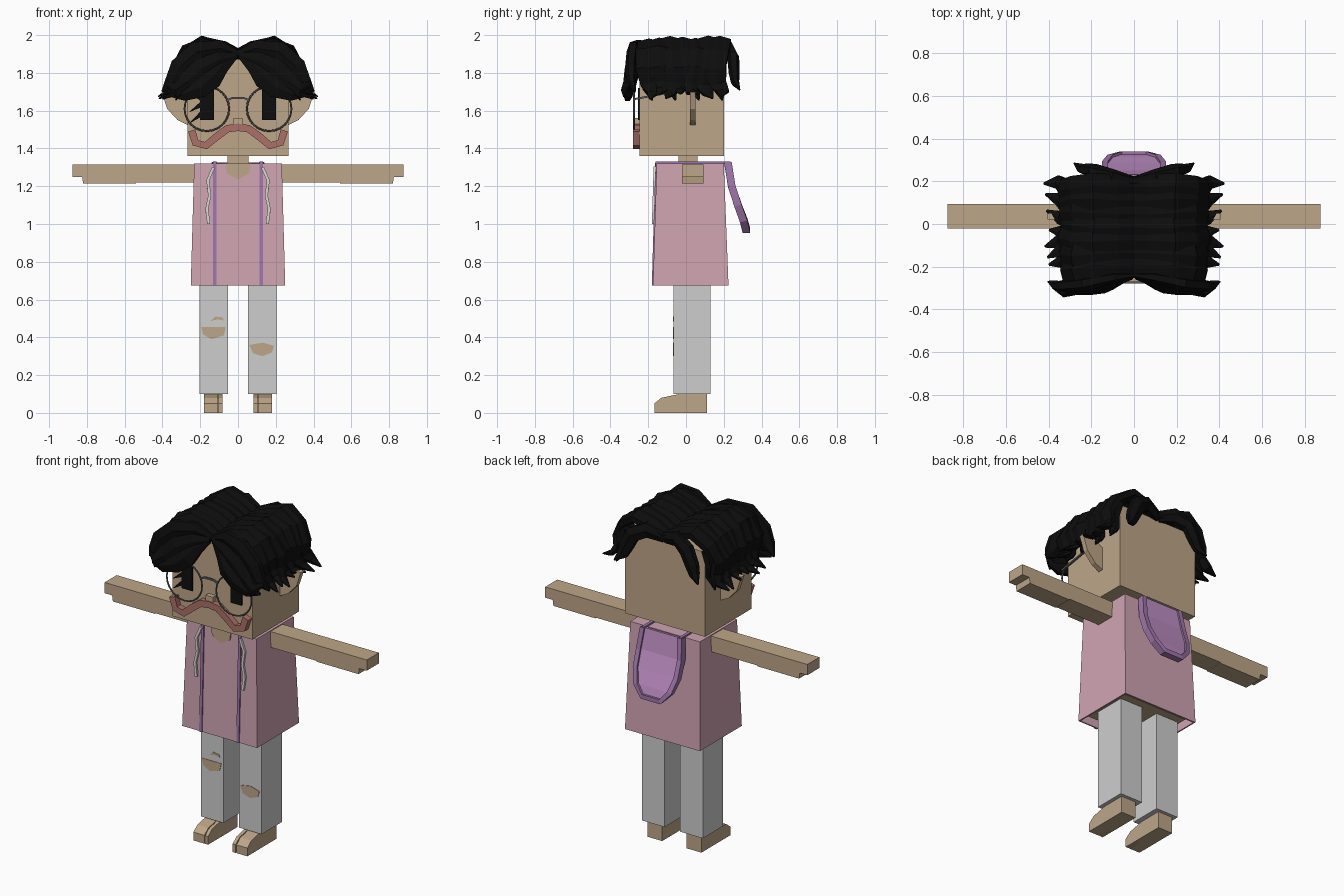
import bpy, bmesh, math, random
from mathutils import Vector

random.seed(4)
if "Cube" in bpy.data.objects:
    bpy.data.objects.remove(bpy.data.objects["Cube"], do_unlink=True)


def material(name, r, g, b):
    m = bpy.data.materials.new(name)
    lin = [((c / 255 + 0.055) / 1.055) ** 2.4 if c > 10 else c / 255 / 12.92 for c in (r, g, b)]
    m.use_nodes = True
    m.diffuse_color = (*lin, 1)
    m.node_tree.nodes["Principled BSDF"].inputs["Base Color"].default_value = (*lin, 1)
    return m


SKIN = material("skin tan", 190, 166, 136)
HAIR = material("hair black", 13, 13, 13)
TROUSER = material("trouser grey", 206, 206, 206)
PINK = material("top pink", 208, 164, 178)
PURPLE = material("trim purple", 160, 118, 170)
LILAC = material("hood lilac", 190, 142, 196)
ROSE = material("moustache rose", 172, 112, 104)
METAL = material("frame grey", 95, 95, 98)
CORD = material("cord pale grey", 218, 212, 212)


def finish(name, bm, mat, mirror=False):
    bmesh.ops.recalc_face_normals(bm, faces=bm.faces[:])
    me = bpy.data.meshes.new(name)
    bm.to_mesh(me)
    bm.free()
    me.materials.append(mat)
    ob = bpy.data.objects.new(name, me)
    bpy.context.collection.objects.link(ob)
    if mirror:
        ob.modifiers.new("mirror", 'MIRROR').use_mirror_merge = False
    return ob


def prism(name, pts, axis, lo, hi, mat, mirror=False):
    """Polygon in the two other axes, extruded along the given axis."""
    bm = bmesh.new()

    def ring(v):
        out = []
        for p in pts:
            co = list(p)
            co.insert("xyz".index(axis), v)
            out.append(bm.verts.new(co))
        return out
    a, b = ring(lo), ring(hi)
    bm.faces.new(a)
    bm.faces.new(b)
    for i in range(len(a)):
        j = (i + 1) % len(a)
        bm.faces.new((a[i], a[j], b[j], b[i]))
    return finish(name, bm, mat, mirror)


def rect(a0, a1, b0, b1):
    return [(a0, b0), (a1, b0), (a1, b1), (a0, b1)]


def box(name, x, y, z, mat, mirror=False):
    return prism(name, rect(*x, *y), "z", *z, mat, mirror)


def sweep(name, path, half_w, half_t, mat, sides=4, across=False, mirror=False):
    """Flat or oval strand; thin along y, or wide along y when across is set."""
    path = [Vector(p) for p in path]
    bm, rings, n = bmesh.new(), [], len(path)
    for i, p in enumerate(path):
        t = (path[min(i + 1, n - 1)] - path[max(i - 1, 0)]).normalized()
        y = Vector((0, 1, 0))
        y = (y - t * y.dot(t)).normalized()
        o = t.cross(y)
        w, d = (y, o) if across else (o, y)
        hw = half_w[i] if isinstance(half_w, list) else half_w
        ht = half_t * min(1, hw / max(half_w)) if isinstance(half_w, list) else half_t
        k = 1.414 if sides == 4 else 1
        angs = [2 * math.pi * (s + 0.5) / sides for s in range(sides)]
        rings.append([bm.verts.new(p + w * (hw * k * math.cos(a)) + d * (ht * k * math.sin(a))) for a in angs])
    for a, b in zip(rings, rings[1:]):
        for s in range(sides):
            e = (s + 1) % sides
            bm.faces.new((a[s], a[e], b[e], b[s]))
    bm.faces.new(rings[0])
    bm.faces.new(rings[-1])
    return finish(name, bm, mat, mirror)


# Head, neck and ears
box("head", (-.267, .267), (-.245, .2), (1.36, 1.87), SKIN)
box("neck", (-.055, .055), (-.04, .06), (1.28, 1.37), SKIN)
prism("ear", [(.26, 1.52), (.32, 1.55), (.375, 1.61), (.405, 1.7), (.33, 1.7), (.26, 1.66)],
      "y", .02, .05, SKIN, True)

# Face
box("eye", (.128, .2), (-.254, -.24), (1.55, 1.72), HAIR, True)
for z, tip in ((1.66, 1.7), (1.635, 1.59), (1.585, 1.53)):
    prism("eyelash", [(-.19, z - .015), (-.19, z + .02), (-.262, tip)], "y", -.253, -.245, HAIR)
box("nose", (-.025, .025), (-.275, -.24), (1.53, 1.562), SKIN)
half = [(.245, 1.495), (.225, 1.43), (.17, 1.415), (.11, 1.465), (.055, 1.505)]
line = [(-x, -.262, z) for x, z in half] + [(0, -.262, 1.512)] + [(x, -.262, z) for x, z in half[::-1]]
sweep("moustache", line, .02, .018, ROSE)

# Glasses
for side in (-1, 1):
    bpy.ops.mesh.primitive_torus_add(location=(side * .165, -.275, 1.61), rotation=(math.pi / 2, 0, 0),
                                     major_radius=.118, minor_radius=.005, major_segments=24, minor_segments=6)
    rim = bpy.context.object
    rim.name = "glasses_rim"
    rim.data.materials.append(METAL)
sweep("glasses_bridge", [(-.058, -.275, 1.655), (-.03, -.275, 1.668), (.03, -.275, 1.668), (.058, -.275, 1.655)],
      .005, .005, METAL)
prism("glasses_temple", [(-.28, 1.655), (-.28, 1.665), (.03, 1.722), (.03, 1.712)], "x", .275, .285, METAL, True)

# Hair: locks arching sideways from the centre parting
arch = [(0, 1.89), (.08, 1.93), (.19, 1.955), (.28, 1.91), (.33, 1.82), (.325, 1.745), (.355, 1.7), (.42, 1.68)]
widths = [.06, .065, .07, .068, .06, .052, .036, .006]
for i in range(7):
    y = -.2 + i * .062
    drop = random.uniform(-.035, .04)
    reach = random.uniform(-.025, .012)
    path = []
    for k, (x, z) in enumerate(arch):
        f = k / 7
        path.append((x + reach * f, y + .03 * math.sin(k * 1.3 + i) * f, z + drop * f * f + random.uniform(-.006, .01)))
    sweep("side_hair_lock", path, widths, .034, HAIR, 6, True, True)
    # short under-lock that fills the gap beside the head
    if i % 2 == 0:
        sweep("under_hair_lock", [(.27, y, 1.88), (.3, y, 1.79), (.285, y, 1.72), (.33, y + .02, 1.655)],
              [.05, .05, .035, .005], .035, HAIR, 6, True, True)

# Hair: fringe sweeping outward over the forehead
fringe = [
    [(0, -.24, 1.9), (.1, -.25, 1.93), (.22, -.28, 1.91), (.31, -.29, 1.83), (.35, -.29, 1.75), (.4, -.27, 1.7)],
    [(.01, -.25, 1.89), (.1, -.27, 1.87), (.2, -.29, 1.82), (.27, -.3, 1.75), (.33, -.32, 1.71), (.38, -.3, 1.74)],
    [(.02, -.25, 1.885), (.09, -.27, 1.835), (.14, -.29, 1.77), (.2, -.3, 1.72), (.29, -.31, 1.69), (.36, -.3, 1.68)],
]
for path in fringe:
    sweep("fringe_lock", path, [.02, .05, .065, .06, .045, .008], .035, HAIR, 6, False, True)

# Hair: locks at the back corners
sweep("back_hair_lock", [(0, .2, 1.89), (.1, .225, 1.92), (.18, .25, 1.88), (.22, .255, 1.8), (.24, .26, 1.75),
                         (.28, .285, 1.71)], [.035, .05, .05, .045, .035, .005], .032, HAIR, 6, False, True)

# Sleeveless top: tapered shell, open below, with the body inside
bm = bmesh.new()
low = [bm.verts.new((x, y, .675)) for x, y in rect(-.25, .25, -.175, .225)]
top = [bm.verts.new((x, y, 1.32)) for x, y in rect(-.232, .232, -.155, .2)]
bm.faces.new(top)
for i in range(4):
    j = (i + 1) % 4
    bm.faces.new((low[i], low[j], top[j], top[i]))
shell = finish("top_shell", bm, PINK)
shell.modifiers.new("thickness", 'SOLIDIFY').thickness = .012
box("body", (-.215, .215), (-.135, .18), (.7, 1.3), SKIN)
prism("neckline", [(-.065, 1.322), (-.06, 1.27), (0, 1.235), (.06, 1.27), (.065, 1.322)], "y", -.163, -.15, SKIN)

# Trim bands running over the shoulders to the hood
prism("trim_band", [(-.181, .675), (-.162, 1.33), (.235, 1.33), (.235, 1.315), (-.15, 1.315), (-.17, .675)],
      "x", .115, .133, PURPLE, True)
sweep("drawstring", [(.13, -.165, 1.3), (.16, -.168, 1.23), (.15, -.17, 1.15), (.165, -.172, 1.08), (.155, -.175, 1.0)],
      .008, .006, CORD, mirror=True)

# Hood hanging down the back
rows = [(.125, .222, 1.325), (.137, .242, 1.2), (.135, .275, 1.1), (.11, .305, 1.02), (.06, .32, .965)]
sweep("hood_rim", rows + [(-x, y, z) for x, y, z in rows[::-1]], .014, .02, PURPLE)
bm = bmesh.new()
pairs = [(bm.verts.new((-x, y, z)), bm.verts.new((x, y, z))) for x, y, z in rows]
for (a, b), (c, d) in zip(pairs, pairs[1:]):
    bm.faces.new((a, b, d, c))
hood = finish("hood_panel", bm, LILAC)
solid = hood.modifiers.new("thickness", 'SOLIDIFY')
solid.thickness, solid.offset = .02, 0

# Arms with stepped hands
prism("arm", [(.2, 1.22), (.54, 1.22), (.54, 1.215), (.82, 1.215), (.825, 1.25), (.875, 1.25), (.875, 1.315), (.2, 1.315)],
      "y", -.022, .093, SKIN, True)

# Legs, torn knees and feet
box("trouser_leg", (.052, .203), (-.065, .13), (.1, .71), TROUSER, True)
tears = {
    "knee_tear_right": [(-.195, .455), (-.065, .455), (-.075, .41), (-.14, .39), (-.185, .415)],
    "small_tear_right": [(-.145, .485), (-.12, .51), (-.08, .505), (-.075, .49), (-.11, .495)],
    "knee_tear_left": [(.06, .36), (.13, .372), (.19, .355), (.18, .32), (.13, .3), (.08, .315)],
}
for name, pts in tears.items():
    prism(name, pts, "y", -.068, -.06, SKIN)
foot = [(.11, 0), (.11, .11), (-.035, .1), (-.13, .08), (-.168, .05), (-.168, 0)]
prism("foot", [(max(y, -.09), z) for y, z in foot], "x", .082, .18, SKIN, True)
for lo, hi in ((.082, .102), (.107, .18)):
    prism("toe", foot[2:] + [(-.035, 0)], "x", lo, hi, SKIN, True)
